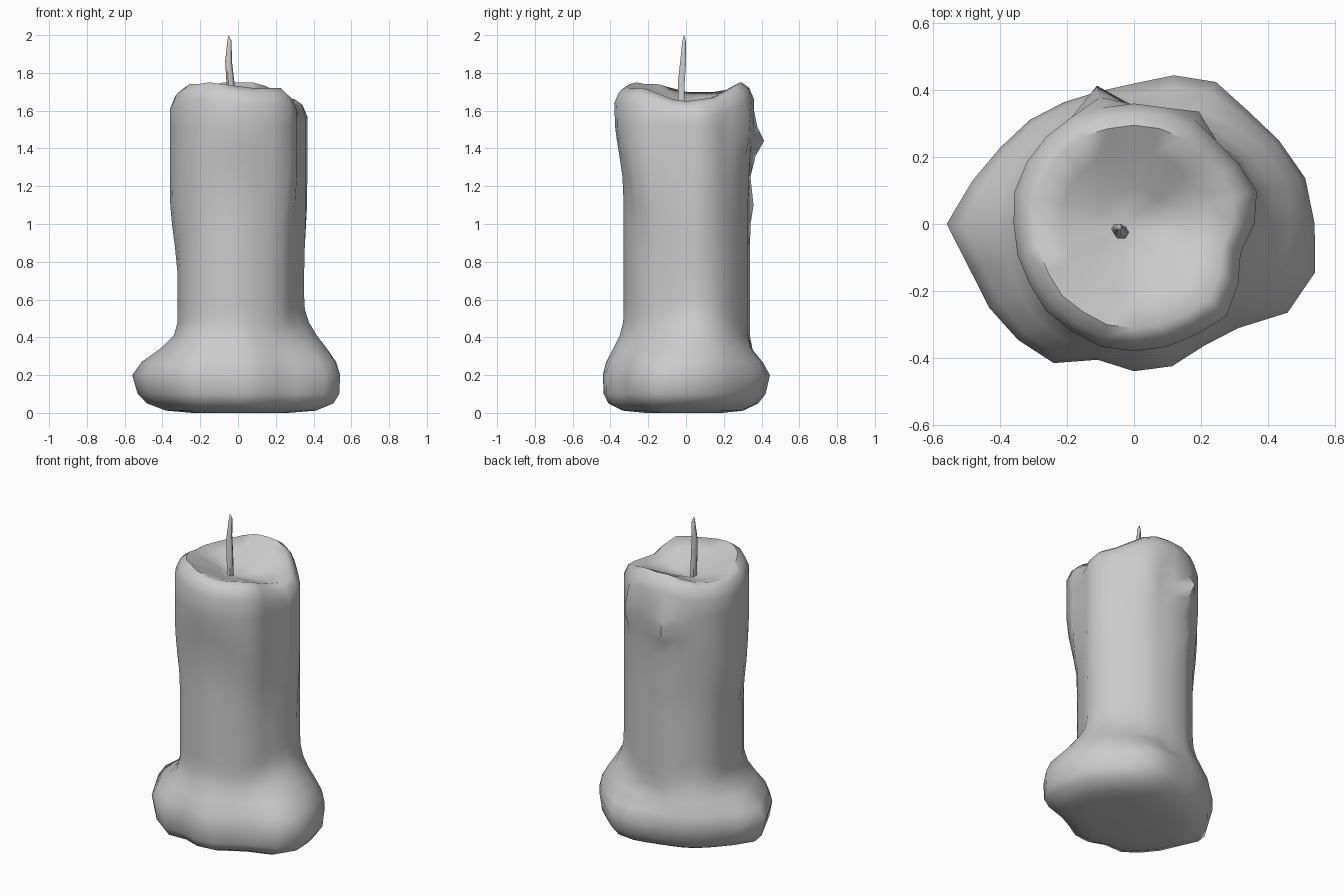
import bpy, bmesh, math

cube = bpy.data.objects.get("Cube")
if cube:
    bpy.data.objects.remove(cube, do_unlink=True)

SIDES = 24
ANGLES = [math.tau * i / SIDES for i in range(SIDES)]

# Radii around the candle in hundredths, counter-clockwise from +x
FOOT = [54, 53, 50, 48, 49, 46, 42, 41, 42, 44, 46, 50,
        56, 51, 50, 49, 48, 42, 44, 44, 42, 44, 53, 56]
WAIST = [35, 36, 36, 34, 34, 34, 33, 35, 34, 34, 34, 33,
         32, 32, 33, 34, 34, 33, 33, 32, 32, 33, 32, 32]
SHOULDER = [36, 38, 36, 35, 36, 36, 36, 36, 37, 37, 37, 37,
            36, 36, 36, 37, 37, 38, 38, 38, 38, 39, 36, 33]
# Height where the foot starts to spread, in hundredths
FLARE = [62, 64, 62, 56, 48, 42, 40, 44, 52, 56, 53, 50,
         49, 49, 50, 52, 52, 53, 54, 52, 50, 50, 54, 59]
# Rim height above the pool level in hundredths
RIM = [5, 6, 7, 10, 13, 15, 15, 15, 13, 11, 10, 10,
       10, 12, 14, 14, 15, 14, 13, 12, 12, 12, 9, 6]
POOL = 1.6

# Drips: side index, height, bulge, vertical spread
DRIPS = [(7, 1.44, .07, .08), (7, 1.1, .02, .08), (4, 1.48, .03, .1)]


def make_material(name, color):
    mat = bpy.data.materials.new(name)
    mat.use_nodes = True
    mat.diffuse_color = color
    mat.node_tree.nodes["Principled BSDF"].inputs["Base Color"].default_value = color
    return mat


def loft(name, rings, start, end, mat):
    """Skin a stack of equal rings and close both ends with a fan."""
    bm = bmesh.new()
    loops = [[bm.verts.new(p) for p in ring] for ring in rings]
    n = len(loops[0])
    for low, high in zip(loops, loops[1:]):
        for i in range(n):
            j = (i + 1) % n
            bm.faces.new((low[i], low[j], high[j], high[i]))
    for loop, tip in ((loops[0], start), (loops[-1], end)):
        center = bm.verts.new(tip)
        for i in range(n):
            bm.faces.new((loop[i], loop[(i + 1) % n], center))
    bmesh.ops.recalc_face_normals(bm, faces=bm.faces)
    mesh = bpy.data.meshes.new(name)
    bm.to_mesh(mesh)
    bm.free()
    mesh.materials.append(mat)
    obj = bpy.data.objects.new(name, mesh)
    bpy.context.collection.objects.link(obj)
    bpy.ops.object.select_all(action="DESELECT")
    obj.select_set(True)
    bpy.context.view_layer.objects.active = obj
    bpy.ops.object.shade_smooth_by_angle(angle=math.radians(60))
    return obj


def smooth(t):
    t = min(max(t, 0), 1)
    return t * t * (3 - 2 * t)


def wax_radius(i, z):
    """Blend foot, waist and shoulder outlines, then add the drips."""
    c, s = math.cos(ANGLES[i]), math.sin(ANGLES[i])
    flare_top = FLARE[i] / 100
    foot = smooth((flare_top - z) / (flare_top - .2)) ** 1.5
    # The sides widen lower down than the front and back
    upper = smooth((z - 1.15 + .45 * c * c) / .45)
    body = WAIST[i] + (SHOULDER[i] - WAIST[i]) * upper
    r = (body + (FOOT[i] - body) * foot) / 100
    # The foot is undercut, least at the front
    r *= 1 - max(0, .16 - z) * (.55 + .4 * s - .3 * c)
    for side, height, bulge, spread in DRIPS:
        if side == i:
            r += bulge * math.exp(-((z - height) / spread) ** 2)
    return r


def point(i, r, z):
    return (r * math.cos(ANGLES[i]), r * math.sin(ANGLES[i]), z)


def wax_ring(z, scale=1):
    return [point(i, wax_radius(i, z) * scale, z) for i in range(SIDES)]


def rim_ring(scale, lift, drop=0):
    """Ring that follows the uneven rim; lift 1 is the rim, 0 the pool."""
    return [point(i, SHOULDER[i] / 100 * scale, POOL + RIM[i] / 100 * lift - drop)
            for i in range(SIDES)]


wax = make_material("grey wax", (.6, .6, .6, 1))

# Candle body: underside, spread foot, column, rounded rim and hollow pool
rings = [wax_ring(0, .5), wax_ring(.012, .78), wax_ring(.05, .95)]
rings += [wax_ring(z) for z in (.1, .2, .27, .34, .41, .48, .55, .62, .75, .87, 1,
                                1.1, 1.25, 1.36, 1.44, 1.51)]
rings += [rim_ring(1, 1, .09), rim_ring(.93, 1, .03), rim_ring(.82, 1),
          rim_ring(.6, .72), rim_ring(.3, .36)]
loft("candle_body", rings, (0, 0, 0), (-.04, -.01, POOL + .01), wax)

# Wick: slightly bent tapering stalk
path = [(-.035, -.025, 1.58, .021), (-.04, -.025, 1.75, .021),
        (-.05, -.015, 1.86, .018), (-.045, -.01, 1.97, .011)]
stalk = [[(x + r * math.cos(k * math.tau / 6), y + r * math.sin(k * math.tau / 6), z)
          for k in range(6)] for x, y, z, r in path]
loft("wick", stalk, path[0][:3], (-.05, -.01, 2), wax)
